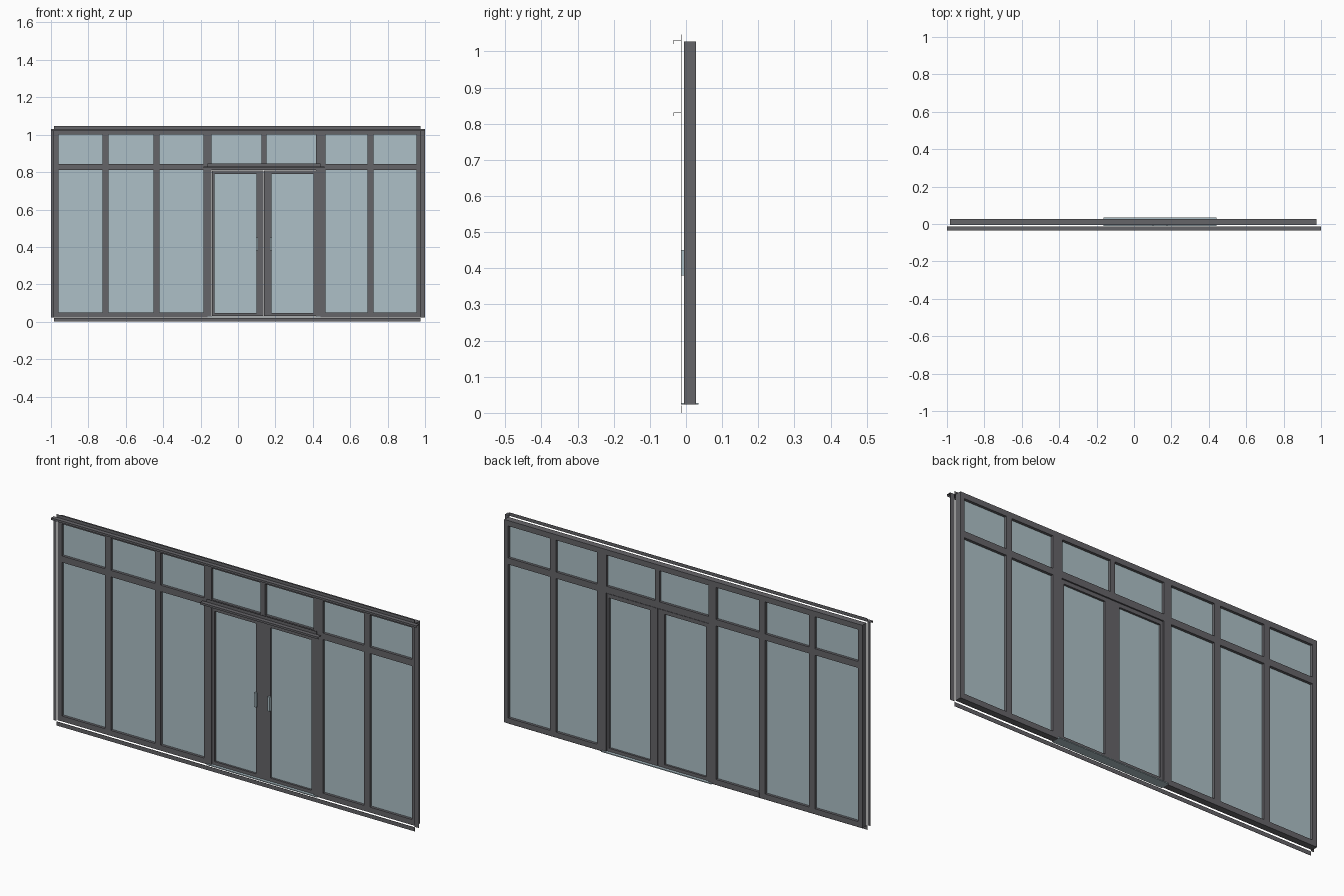
import bpy

cube = bpy.data.objects.get("Cube")
if cube:
    bpy.data.objects.remove(cube, do_unlink=True)


def material(name, rgb):
    m = bpy.data.materials.new(name)
    m.use_nodes = True
    m.diffuse_color = (*rgb, 1)
    m.node_tree.nodes["Principled BSDF"].inputs["Base Color"].default_value = (*rgb, 1)
    return m


METAL = material("dark grey metal", (0.13, 0.128, 0.14))
GLASS = material("pale blue glass", (0.42, 0.53, 0.57))

FRONT, BACK = -0.005, 0.027      # frame depth
LEFT, RIGHT = -0.984, 0.977      # frame width
BASE, TOP = 0.023, 1.027         # frame height
SILL, HEAD = 0.05, 1.0           # edges of the outer rails
PLATE = -0.0125                  # plane of the trim plates
THIN = 0.0012


def box(name, x, y, z, mat=METAL):
    """Box spanning the given (low, high) ranges."""
    lo, hi = zip(x, y, z)
    bpy.ops.mesh.primitive_cube_add(size=1, location=[(a + b) / 2 for a, b in zip(lo, hi)])
    ob = bpy.context.object
    ob.name = name
    ob.scale = [b - a for a, b in zip(lo, hi)]
    bpy.ops.object.transform_apply(location=False, rotation=False, scale=True)
    ob.data.materials.append(mat)
    return ob


def frame_bar(name, x, z):
    return box(name, x, (FRONT, BACK), z)


def pane(name, x, z):
    return box(name, x, (0.008, 0.014), z, GLASS)


# Outer frame
full = (BASE, TOP)
frame_bar("left_end_post", (LEFT, -0.96), full)
frame_bar("right_end_post", (0.955, RIGHT), full)
frame_bar("head_rail", (-0.96, 0.955), (HEAD, TOP))

# Mullions: the pair beside the door is heavier
mullions = [(-0.725, -0.693), (-0.452, -0.42), (-0.184, -0.142),
            (0.416, 0.468), (0.693, 0.725)]
for i, x in enumerate(mullions):
    bottom = 0.84 if i in (2, 3) else BASE
    frame_bar("mullion", x, (bottom, HEAD))
frame_bar("door_side_mullion", (-0.184, -0.163), (BASE, 0.84))
frame_bar("door_side_mullion", (0.44, 0.468), (BASE, 0.84))
frame_bar("upper_mullion", (0.126, 0.152), (0.845, HEAD))

# Sills, transoms and glass in the fixed bays
edges = [(LEFT, -0.96)] + mullions + [(0.955, RIGHT)]
for i, (a, b) in enumerate(zip(edges, edges[1:])):
    bay = (a[1], b[0])
    if i == 3:
        continue
    frame_bar("sill_rail", bay, (BASE, SILL))
    frame_bar("transom", bay, (0.81, 0.842))
    pane("lower_glass", bay, (SILL, 0.81))
    pane("upper_glass", bay, (0.842, HEAD))
pane("upper_glass", (-0.142, 0.126), (0.846, HEAD))
pane("upper_glass", (0.152, 0.416), (0.846, HEAD))

# Door surround
frame_bar("door_jamb", (-0.163, -0.142), (0.028, 0.84))
frame_bar("door_jamb", (0.418, 0.44), (0.028, 0.84))
frame_bar("door_header", (-0.142, 0.418), (0.812, 0.846))
box("threshold", (-0.163, 0.44), (-0.012, 0.035), (0.023, 0.028), GLASS)


# Door leaves
def door_leaf(side, x, glass):
    depth, z = (-0.002, 0.024), (0.03, 0.809)
    box(side + "_door_stile", (x[0], glass[0]), depth, z)
    box(side + "_door_stile", (glass[1], x[1]), depth, z)
    box(side + "_door_top_rail", glass, depth, (0.79, z[1]))
    box(side + "_door_bottom_rail", glass, depth, (z[0], 0.046))
    pane(side + "_door_glass", glass, (0.046, 0.79))


door_leaf("right", (-0.14, 0.1375), (-0.126, 0.1))
door_leaf("left", (0.1395, 0.416), (0.179, 0.404))
for x in (0.096, 0.17):
    box("door_handle", (x, x + 0.012), (-0.012, -0.002), (0.38, 0.45), GLASS)


# Drip flashing: upstand, ledge and front lip
def flashing(name, x, upstand, z):
    box(name + "_upstand", upstand, (PLATE - THIN, PLATE), (z, z + 0.015))
    box(name + "_ledge", x, (-0.034, PLATE), (z - THIN, z))
    box(name + "_lip", x, (-0.034, -0.034 + THIN), (z - 0.01, z))


flashing("head_flashing", (-1, 1), (LEFT, RIGHT), 1.031)
flashing("door_flashing", (-0.184, 0.463), (-0.163, 0.44), 0.831)

# Flat trim plates at the ends and foot
for x in ((-1, LEFT), (RIGHT, 1)):
    box("side_trim", x, (PLATE - THIN, PLATE), (BASE, 1.03))
box("foot_trim", (LEFT, RIGHT), (PLATE - THIN, PLATE), (0, 0.02))
